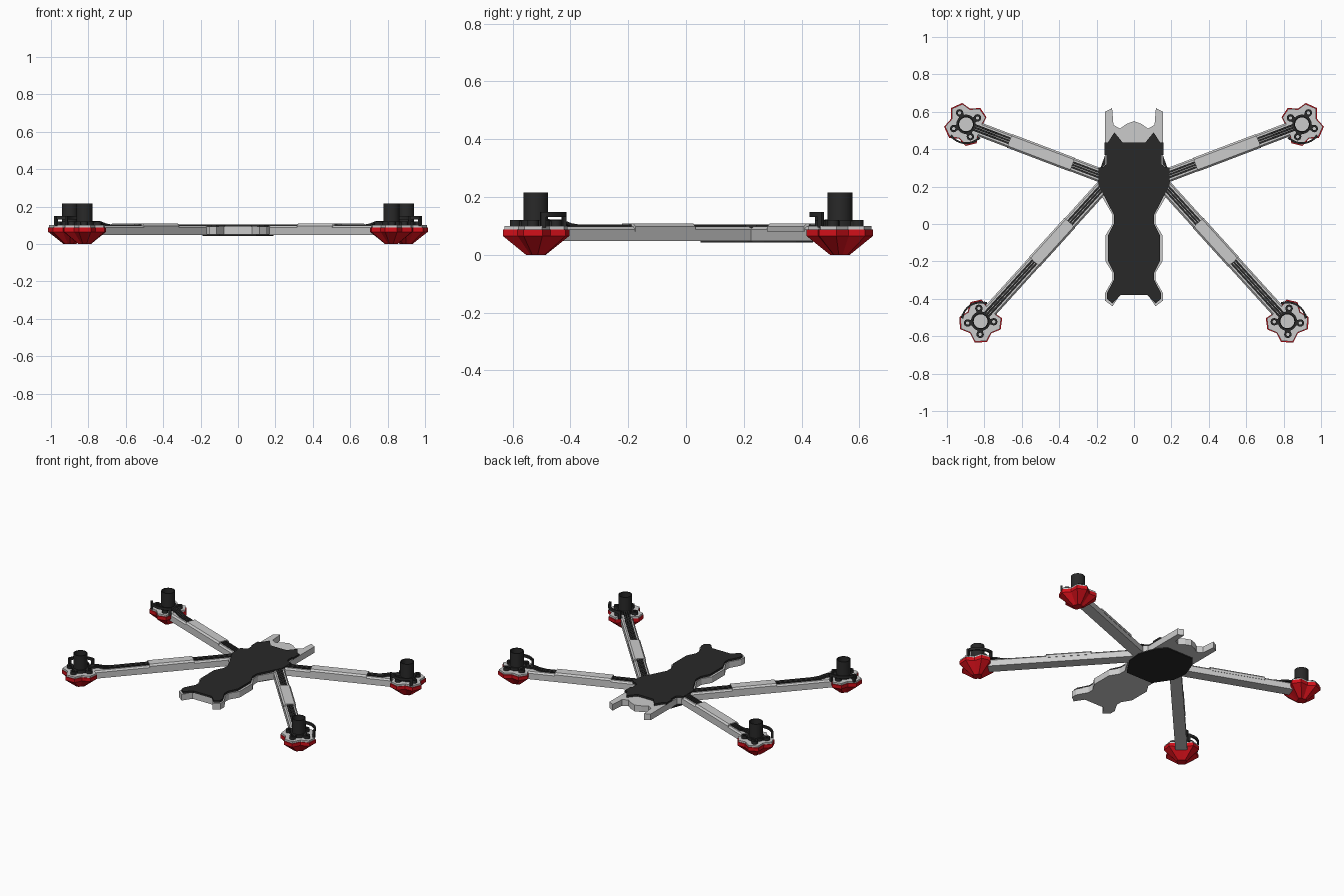
import bpy, bmesh
from math import sin, cos, radians, pi
from mathutils import Matrix, Vector

if "Cube" in bpy.data.objects:
    bpy.data.objects.remove(bpy.data.objects["Cube"])


def material(name, rgb):
    m = bpy.data.materials.new(name)
    m.diffuse_color = (*rgb, 1)
    m.use_nodes = True
    m.node_tree.nodes["Principled BSDF"].inputs["Base Color"].default_value = m.diffuse_color
    return m


BLACK = material("black", (0.022, 0.022, 0.022))
RED = material("red", (0.65, 0.005, 0.01))


def loft(name, rings, mat=None, M=Matrix(), closed=False, smooth=False):
    """Skin a list of equal-length point rings; cap the ends unless closed."""
    bm = bmesh.new()
    vs = [[bm.verts.new(M @ Vector(p)) for p in r] for r in rings]
    n = len(rings[0])
    for i in range(len(rings) if closed else len(rings) - 1):
        a, b = vs[i], vs[(i + 1) % len(vs)]
        for j in range(n):
            k = (j + 1) % n
            bm.faces.new((a[j], a[k], b[k], b[j]))
    if not closed:
        bm.faces.new(vs[0])
        bm.faces.new(vs[-1])
    bmesh.ops.recalc_face_normals(bm, faces=bm.faces)
    me = bpy.data.meshes.new(name)
    bm.to_mesh(me)
    bm.free()
    ob = bpy.data.objects.new(name, me)
    bpy.context.collection.objects.link(ob)
    if mat:
        me.materials.append(mat)
    if smooth:
        bpy.ops.object.select_all(action='DESELECT')
        ob.select_set(True)
        bpy.context.view_layer.objects.active = ob
        bpy.ops.object.shade_smooth_by_angle(angle=radians(35))
    return ob


def ring(pts, z, s=1):
    return [(x * s, y * s, z) for x, y in pts]


def prism(name, pts, z0, z1, mat=None, M=Matrix()):
    return loft(name, [ring(pts, z0), ring(pts, z1)], mat, M)


def circle(r, n, cx=0, cy=0):
    return [(cx + r * cos(2 * pi * i / n), cy + r * sin(2 * pi * i / n)) for i in range(n)]


def tube(name, r_out, r_in, z0, z1, mat, M, n=24, c=(0, 0)):
    o, i = circle(r_out, n, *c), circle(r_in, n, *c)
    return loft(name, [ring(o, z0), ring(o, z1), ring(i, z1), ring(i, z0)], mat, M, True, True)


def box(name, x0, x1, y0, y1, z0, z1, mat=None, M=Matrix()):
    return prism(name, [(x0, y0), (x1, y0), (x1, y1), (x0, y1)], z0, z1, mat, M)


def both_sides(half):
    return half + [(-x, y) for x, y in reversed(half) if x > 0]


# Body plates: half outlines, mirrored across x
frame = [(0, .55), (.04, .535), (.075, .51), (.11, .53), (.117, .62), (.155, .60), (.155, .32),
         (.185, .29), (.185, .17), (.115, .05), (.115, 0), (.152, -.06), (.152, -.20),
         (.115, -.26), (.115, -.30), (.155, -.37), (.155, -.41), (.115, -.44), (.075, -.38), (0, -.38)]
top = [(0, .435), (.06, .435), (.105, .49), (.14, .435), (.157, .435), (.157, .37), (.147, .37),
       (.147, .32), (.165, .305), (.19, .30), (.19, .21), (.165, .16), (.108, .05), (.108, 0),
       (.138, -.06), (.138, -.2), (.108, -.26), (.108, -.3), (.145, -.37), (.145, -.4),
       (.115, -.425), (.07, -.38), (0, -.38)]
belly = [(0, .44), (.1, .44), (.15, .38), (.19, .27), (.18, .17), (.1, .05), (0, .05)]
prism("body_frame", both_sides(frame)[1:] + [frame[0]], .05, .092)
prism("top_plate", both_sides(top), .092, .105, BLACK)
prism("bottom_plate", both_sides(belly), .043, .052, BLACK)

# Pod outline in a frame whose x axis points outward along the arm
half_pod = [(0, .085), (27, .118), (59, .116), (84, .086), (110, .116), (140, .116), (165, .085)]
pod = [(r * cos(radians(a)), r * sin(radians(a))) for a, r in half_pod]
pod += [(x, -y) for x, y in reversed(pod[1:])]


def build_arm(tag, side, x, y, angle, length, cover, guard):
    M = (Matrix.Diagonal((side, 1, 1, 1)) @ Matrix.Translation((x, y, 0))
         @ Matrix.Rotation(radians(angle), 4, 'Z'))
    # Arm beam with chamfered top, and its raised cover
    prof = [(-.037, .048), (.037, .048), (.037, .088), (.028, .098), (-.028, .098), (-.037, .088)]
    loft(tag + "_arm", [[(d, py, pz) for py, pz in prof] for d in (-length, -.04)], None, M)
    cov = [(-.039, .08), (.039, .08), (.039, .097), (.029, .108), (-.029, .108), (-.039, .097)]
    loft(tag + "_arm_cover", [[(-d, py, pz) for py, pz in cov] for d in cover], None, M)

    # Three cables that climb into the motor
    path = [(-length, .099), (-.19, .099), (-.15, .104), (-.11, .116), (-.045, .118)]
    for i in (-1, 0, 1):
        c = i * .0135
        loft(f"{tag}_cable_{i + 2}",
             [[(d, c - .0055, z - .006), (d, c + .0055, z - .006),
               (d, c + .0055, z + .005), (d, c - .0055, z + .005)] for d, z in path], BLACK, M)

    # Red faceted foot and grey mount plate
    loft(tag + "_foot", [ring(pod, 0, .3), ring(pod, .065), ring(pod, .088)], RED, M)
    prism(tag + "_mount_plate", [(px * .95, py * .95) for px, py in pod], .08, .1, None, M)

    # Motor: open can, base collar and four screw lugs
    tube(tag + "_motor_can", .043, .037, .11, .215, BLACK, M)
    tube(tag + "_motor_collar", .052, .037, .098, .12, BLACK, M)
    for i, a in enumerate((40, 130, 230, 320)):
        R = M @ Matrix.Rotation(radians(a), 4, 'Z')
        tube(f"{tag}_screw_lug_{i + 1}", .02, .009, .098, .12, BLACK, R, 12, (.07, 0))
        box(f"{tag}_lug_web_{i + 1}", .044, .06, -.015, .015, .098, .117, BLACK, R)

    # Curved guard on posts
    sweep = [radians(guard * a) for a in range(62, 153, 10)]
    sec = [(.096, .13), (.106, .13), (.106, .148), (.096, .148)]
    loft(tag + "_guard", [[(r * cos(a), r * sin(a), z) for r, z in sec] for a in sweep],
         BLACK, M, smooth=True)
    for i, a in enumerate((sweep[0], sweep[-1])):
        box(f"{tag}_guard_post_{i + 1}", .094, .107, -.009, .009, .095, .148, BLACK,
            M @ Matrix.Rotation(a, 4, 'Z'))


for name, side in (("right", 1), ("left", -1)):
    build_arm("back_" + name, side, .898, .533, 20.8, .79, (.25, .607), -1)
    build_arm("front_" + name, side, .82, -.52, -47.8, .98, (.43, .71), 1)
